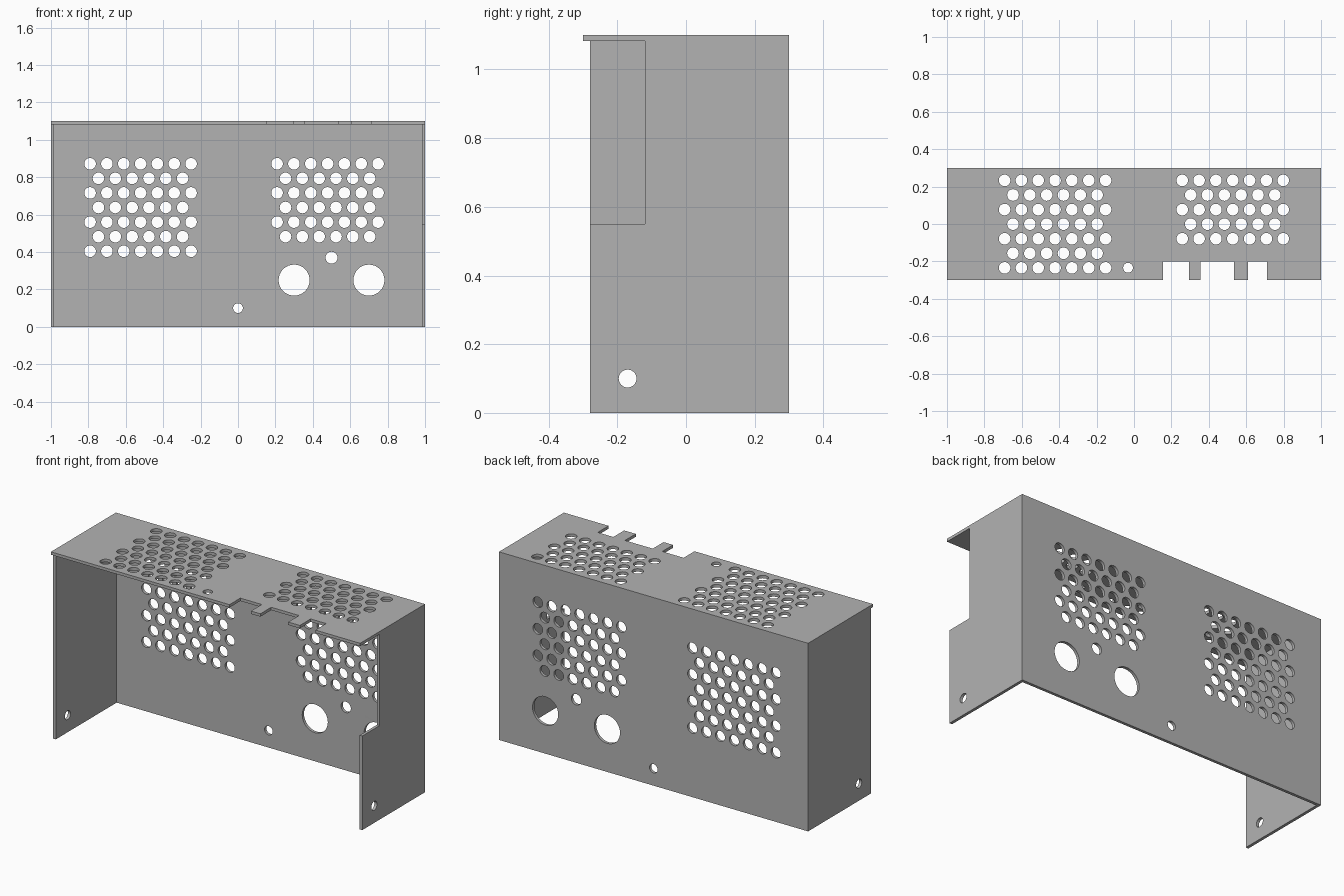
import bpy
import bmesh
import math
from mathutils import Matrix

T = 0.017          # sheet thickness
R = 0.031          # vent hole radius
PITCH = 0.09

cube = bpy.data.objects.get("Cube")
if cube:
    bpy.data.objects.remove(cube, do_unlink=True)

grey = bpy.data.materials.new("sheet_metal_grey")
grey.use_nodes = True
COLOUR = (0.45, 0.45, 0.45, 1)
grey.diffuse_color = COLOUR
grey.node_tree.nodes["Principled BSDF"].inputs["Base Color"].default_value = COLOUR


def vent(u, v, rows):
    """Staggered grid of holes, starting at the upper left hole."""
    holes = []
    for row in range(rows):
        odd = row % 2
        for col in range(7 - odd):
            holes.append((u + (col + odd / 2) * PITCH,
                          v - row * PITCH * math.sqrt(3) / 2, R))
    return holes


def circle(u, v, r):
    n = 32
    return [(u + r * math.cos(2 * math.pi * i / n),
             v + r * math.sin(2 * math.pi * i / n)) for i in range(n)]


def plate(name, outline, holes, axes, centre):
    """Flat sheet cut from an outline with round holes, turned into place."""
    curve = bpy.data.curves.new(name, 'CURVE')
    curve.dimensions = '2D'
    curve.fill_mode = 'BOTH'
    curve.extrude = T / 2
    for loop in [outline] + [circle(*h) for h in holes]:
        spline = curve.splines.new('POLY')
        spline.points.add(len(loop) - 1)
        for point, (u, v) in zip(spline.points, loop):
            point.co = (u, v, 0, 1)
        spline.use_cyclic_u = True
    source = bpy.data.objects.new(name + "_curve", curve)
    bpy.context.collection.objects.link(source)
    graph = bpy.context.evaluated_depsgraph_get()
    mesh = bpy.data.meshes.new_from_object(source.evaluated_get(graph))
    bpy.data.objects.remove(source, do_unlink=True)

    turn = Matrix(axes).transposed().to_4x4()
    bm = bmesh.new()
    bm.from_mesh(mesh)
    bmesh.ops.remove_doubles(bm, verts=bm.verts, dist=0.0001)
    bmesh.ops.transform(bm, matrix=Matrix.Translation(centre) @ turn, verts=bm.verts)
    bmesh.ops.recalc_face_normals(bm, faces=bm.faces)
    bm.to_mesh(mesh)
    bm.free()
    mesh.materials.clear()
    mesh.materials.append(grey)
    ob = bpy.data.objects.new(name, mesh)
    bpy.context.collection.objects.link(ob)
    return ob


X, Y, Z = (1, 0, 0), (0, 1, 0), (0, 0, 1)

# Back panel with two vents, two large ports and two small holes
back = plate("folded_case", [(-1, 0), (1, 0), (1, 1.1), (-1, 1.1)],
             vent(-0.791, 0.872, 7) + vent(0.209, 0.872, 6)
             + [(0.3, 0.25, 0.083), (0.7, 0.25, 0.083),
                (0.5, 0.37, 0.032), (0, 0.1, 0.026)],
             (X, Z, (0, -1, 0)), (0, 0.3 - T / 2, 0))

# Top panel with vents and three slots in its front edge
top_outline = [(-1, -0.3)]
for a, b in ((0.155, 0.294), (0.355, 0.535), (0.61, 0.711)):
    top_outline += [(a, -0.3), (a, -0.2), (b, -0.2), (b, -0.3)]
top_outline += [(1, -0.3), (1, 0.3), (-1, 0.3)]
top = plate("top_panel", top_outline,
            vent(-0.692, 0.233, 7) + vent(0.258, 0.233, 5) + [(-0.032, -0.234, 0.026)],
            (X, Y, Z), (0, 0, 1.1 - T / 2))

# Side panels, the left one with a cutaway at its upper front corner
screw_hole = [(-0.17, 0.1, 0.026)]
right = plate("right_side", [(-0.28, 0), (0.3, 0), (0.3, 1.1), (-0.28, 1.1)],
              screw_hole, (Y, Z, X), (-1 + T / 2, 0, 0))
left = plate("left_side", [(-0.28, 0), (0.3, 0), (0.3, 1.1), (-0.12, 1.1),
                           (-0.12, 0.55), (-0.28, 0.55)],
             screw_hole, (Y, Z, X), (1 - T / 2, 0, 0))

# Weld the panels into one folded sheet
for panel in (top, right, left):
    mod = back.modifiers.new("weld_" + panel.name, 'BOOLEAN')
    mod.operation = 'UNION'
    mod.solver = 'EXACT'
    mod.object = panel
graph = bpy.context.evaluated_depsgraph_get()
joined = bpy.data.meshes.new_from_object(back.evaluated_get(graph))
back.modifiers.clear()
back.data = joined
for panel in (top, right, left):
    bpy.data.objects.remove(panel, do_unlink=True)

bpy.ops.object.select_all(action='DESELECT')
back.select_set(True)
bpy.context.view_layer.objects.active = back
bpy.ops.object.shade_smooth_by_angle(angle=math.radians(30))
